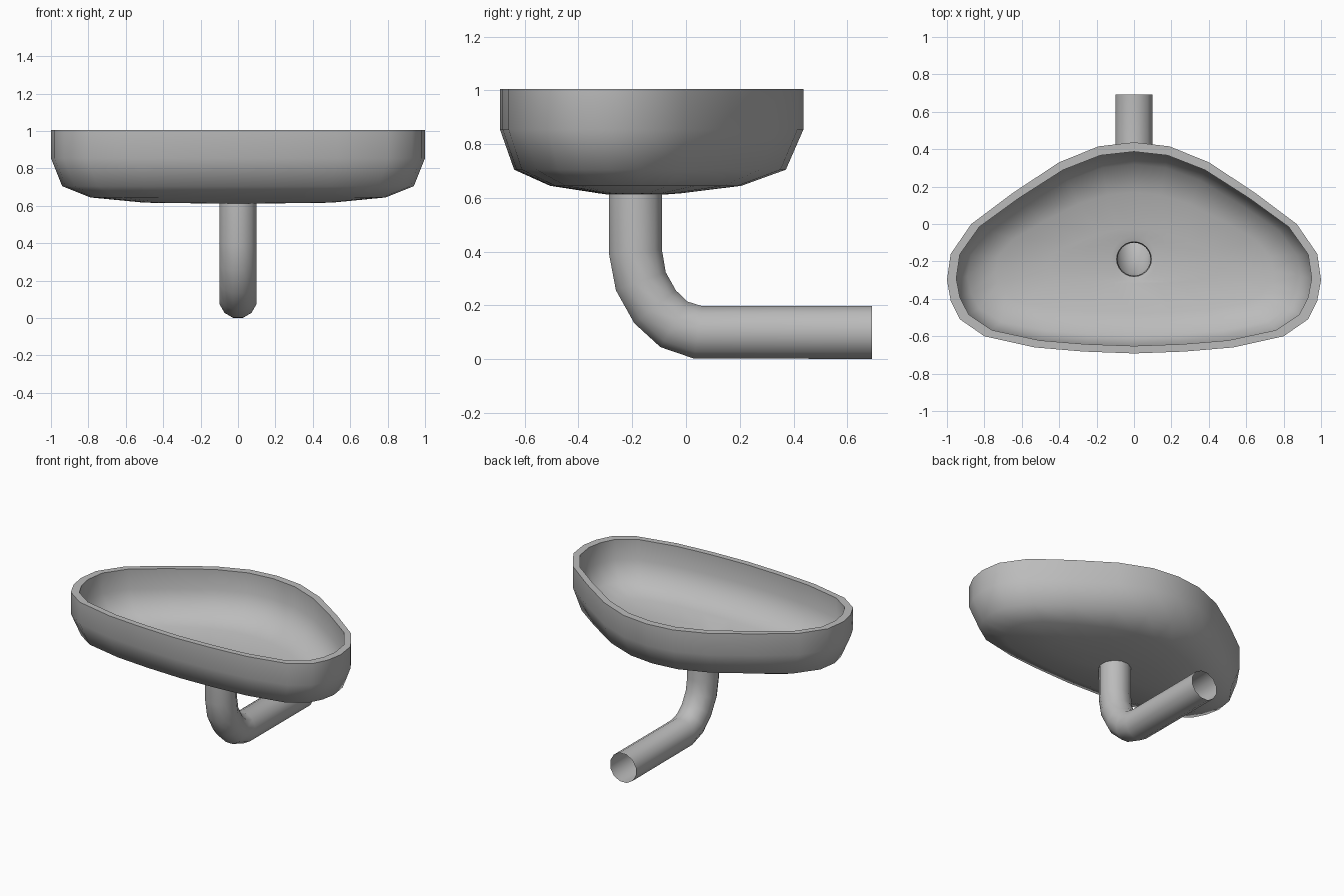
import bpy, bmesh
from math import sin, cos, pi, radians
from mathutils import Vector

cube = bpy.data.objects.get("Cube")
if cube:
    bpy.data.objects.remove(cube, do_unlink=True)

grey = bpy.data.materials.new("grey ceramic")
grey.use_nodes = True
colour = (0.5, 0.5, 0.5, 1)
grey.diffuse_color = colour
grey.node_tree.nodes["Principled BSDF"].inputs["Base Color"].default_value = colour

DRAIN_Y = -0.188


def loft(name, rings):
    """Join successive rings of points with quads, leaving both ends open."""
    bm = bmesh.new()
    loops = [[bm.verts.new(p) for p in ring] for ring in rings]
    for a, b in zip(loops, loops[1:]):
        n = len(a)
        for i in range(n):
            j = (i + 1) % n
            bm.faces.new((a[i], a[j], b[j], b[i]))
    bmesh.ops.recalc_face_normals(bm, faces=bm.faces)
    mesh = bpy.data.meshes.new(name)
    bm.to_mesh(mesh)
    bm.free()
    obj = bpy.data.objects.new(name, mesh)
    bpy.context.collection.objects.link(obj)
    mesh.materials.append(grey)
    bpy.ops.object.select_all(action="DESELECT")
    obj.select_set(True)
    bpy.context.view_layer.objects.active = obj
    bpy.ops.object.shade_smooth_by_angle(angle=radians(55))
    return obj


# Rim outline, back centre round the left side to front centre, then mirrored
half = [(0, 0.437), (0.19, 0.415), (0.4, 0.33), (0.65, 0.165), (0.87, 0),
        (0.98, -0.16), (1, -0.3), (0.98, -0.41), (0.93, -0.51),
        (0.8, -0.6), (0.53, -0.66), (0.27, -0.682), (0, -0.692)]
outline = half + [(-x, y) for x, y in half[-2:0:-1]]


def slice_ring(z, sx, sy):
    return [(x * sx, DRAIN_Y + (y - DRAIN_Y) * sy, z) for x, y in outline]


def drain_ring(z, r):
    n = len(outline)
    return [(r * sin(2 * pi * i / n), DRAIN_Y + r * cos(2 * pi * i / n), z)
            for i in range(n)]


# Basin: outer wall from the underside up, over the rim and down to the drain
outer = [(0.617, 0.5, 0.27), (0.645, 0.79, 0.63), (0.705, 0.94, 0.895),
         (0.855, 1, 1), (1.005, 1, 1)]
inner = [(1.005, 0.95, 0.92), (0.865, 0.95, 0.92), (0.735, 0.89, 0.81),
         (0.685, 0.74, 0.57), (0.662, 0.46, 0.26)]
loft("basin", [drain_ring(0.612, 0.1)]
     + [slice_ring(*level) for level in outer + inner]
     + [drain_ring(0.658, 0.122), drain_ring(0.65, 0.093), drain_ring(0.6, 0.088)])

# Waste pipe: open tube swept down, round the elbow and out to the back
path = [Vector((0, y, z)) for y, z in
        [(DRAIN_Y, 0.615), (DRAIN_Y, 0.4), (-0.168, 0.29), (-0.115, 0.195),
         (-0.045, 0.13), (0.045, 0.1), (0.692, 0.1)]]
SIDES, RADIUS = 12, 0.102
side = Vector((1, 0, 0))
rings = []
for k, p in enumerate(path):
    before = (p - path[k - 1]).normalized() if k else Vector((0, 0, -1))
    after = (path[k + 1] - p).normalized() if k < len(path) - 1 else before
    up = side.cross((before + after).normalized())
    angles = [2 * pi * (i + 0.5) / SIDES for i in range(SIDES)]
    rings.append([p + RADIUS * (side * cos(a) + up * sin(a)) for a in angles])
loft("waste_pipe", rings)
